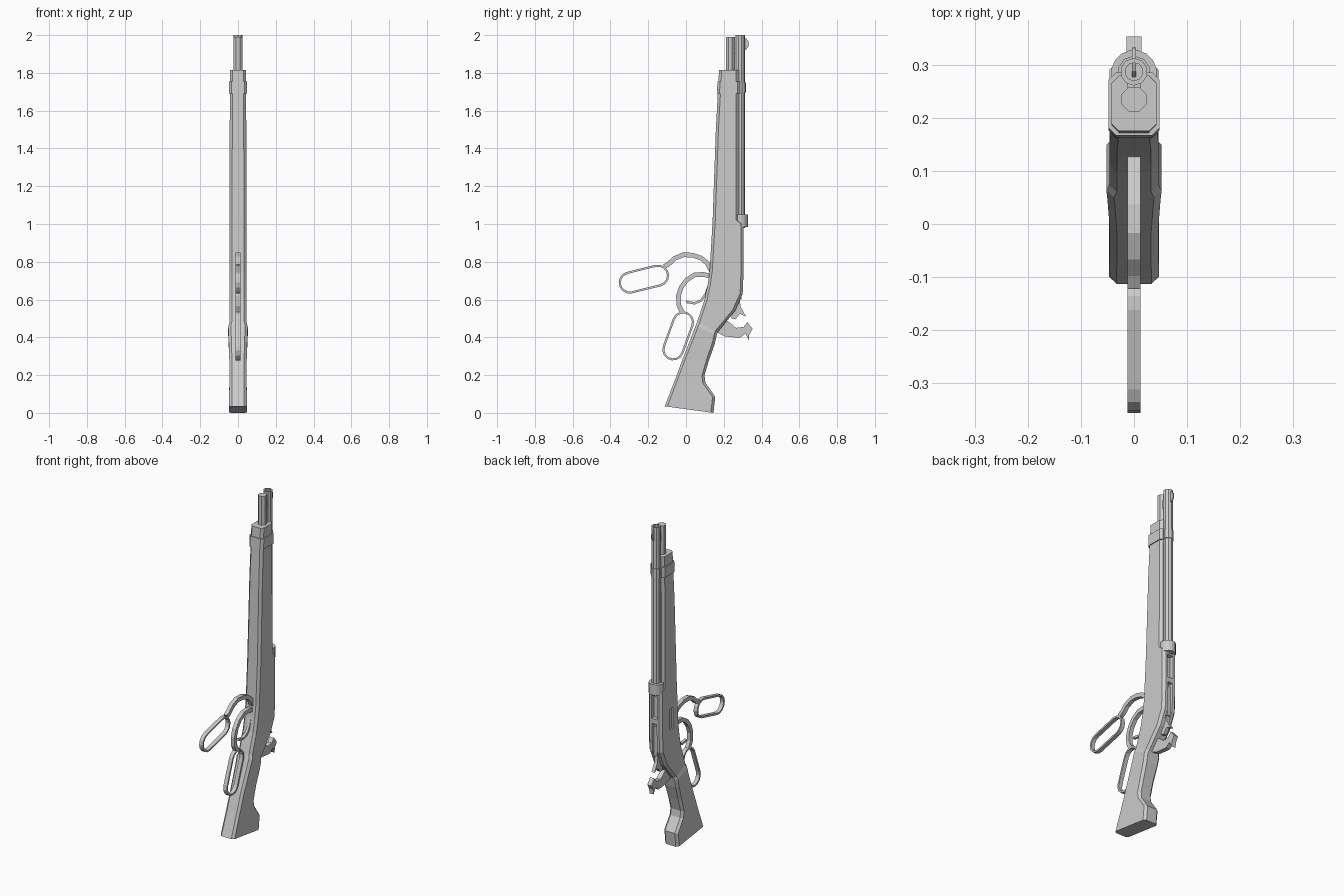
import bpy, bmesh
from math import sin, cos, pi, atan2
from mathutils import Vector

cube = bpy.data.objects.get("Cube")
if cube:
    bpy.data.objects.remove(cube, do_unlink=True)

# single light grey finish
grey = bpy.data.materials.new("light_grey")
grey.use_nodes = True
colour = (0.6, 0.6, 0.6, 1)
grey.diffuse_color = colour
grey.node_tree.nodes["Principled BSDF"].inputs["Base Color"].default_value = colour


def finish(name, bm):
    bmesh.ops.recalc_face_normals(bm, faces=bm.faces[:])
    mesh = bpy.data.meshes.new(name)
    bm.to_mesh(mesh)
    bm.free()
    mesh.materials.append(grey)
    ob = bpy.data.objects.new(name, mesh)
    bpy.context.collection.objects.link(ob)
    return ob


def skin(bm, rings, closed=False):
    """Join successive rings of vertices with quads, capping open ends."""
    n = len(rings[0])
    last = len(rings) if closed else len(rings) - 1
    for i in range(last):
        a, b = rings[i], rings[(i + 1) % len(rings)]
        for j in range(n):
            k = (j + 1) % n
            bm.faces.new((a[j], a[k], b[k], b[j]))
    if not closed:
        bm.faces.new(rings[0])
        bm.faces.new(rings[-1])


def loft(name, rows, chamfer=0.014):
    """Rows: front y, front z, back y, back z, half width; chamfered section."""
    bm = bmesh.new()
    rings = []
    for yf, zf, yb, zb, w in rows:
        front, back = Vector((0, yf, zf)), Vector((0, yb, zb))
        t = chamfer / (back - front).length
        n = w - chamfer
        section = [(-n, 0), (n, 0), (w, t), (w, 1 - t),
                   (n, 1), (-n, 1), (-w, 1 - t), (-w, t)]
        rings.append([bm.verts.new(front.lerp(back, s) + Vector((x, 0, 0)))
                      for x, s in section])
    skin(bm, rings)
    return finish(name, bm)


def band(name, path, thick, half, closed=False):
    """Flat strap following a path in the side plane."""
    bm = bmesh.new()
    rings = []
    pts = [Vector(p) for p in path]
    n = len(pts)
    for i, p in enumerate(pts):
        a = pts[(i - 1) % n] if closed else pts[max(i - 1, 0)]
        b = pts[(i + 1) % n] if closed else pts[min(i + 1, n - 1)]
        d = (b - a).normalized()
        off = Vector((-d.y, d.x)) * thick / 2
        rings.append([bm.verts.new((x, (p + off * s).x, (p + off * s).y))
                      for x, s in ((-half, -1), (half, -1), (half, 1), (-half, 1))])
    skin(bm, rings, closed)
    return finish(name, bm)


def plate(name, outline, half):
    bm = bmesh.new()
    skin(bm, [[bm.verts.new((x, y, z)) for y, z in outline] for x in (-half, half)])
    return finish(name, bm)


def tube(name, y, radius, z0, z1, sides, bore=0):
    bm = bmesh.new()
    levels = [(radius, z0), (radius, z1)]
    if bore:
        levels += [(bore, z1), (bore, z1 - 0.03)]
    skin(bm, [[bm.verts.new((r * cos((i + 0.5) * 2 * pi / sides),
                             y + r * sin((i + 0.5) * 2 * pi / sides), z))
               for i in range(sides)] for r, z in levels])
    return finish(name, bm)


def box(name, lo, hi):
    bm = bmesh.new()
    skin(bm, [[bm.verts.new((x, y, z)) for x, y in
               ((lo[0], lo[1]), (hi[0], lo[1]), (hi[0], hi[1]), (lo[0], hi[1]))]
              for z in (lo[2], hi[2])])
    return finish(name, bm)


def capsule(a, b, r, steps=7):
    """Closed oval path around the segment a-b."""
    a, b = Vector(a), Vector(b)
    ang = atan2(b.y - a.y, b.x - a.x)
    return [c + Vector((cos(t), sin(t))) * r
            for c, start in ((b, ang - pi / 2), (a, ang + pi / 2))
            for t in (start + pi * i / steps for i in range(steps + 1))]


def cut(target, name, lo, hi):
    cutter = box(name, lo, hi)
    cutter.hide_render = True
    mod = target.modifiers.new(name, 'BOOLEAN')
    mod.operation = 'DIFFERENCE'
    mod.solver = 'EXACT'
    mod.object = cutter
    bpy.context.view_layer.objects.active = target
    bpy.ops.object.modifier_apply(modifier=mod.name)
    bpy.data.objects.remove(cutter, do_unlink=True)


# receiver running into the long fore-end
body = loft("receiver_and_fore_end", [
    (0.06, 0.485, 0.166, 0.425, 0.046),
    (0.098, 0.6, 0.26, 0.54, 0.046),
    (0.115, 0.68, 0.30, 0.63, 0.046),
    (0.125, 0.75, 0.305, 0.75, 0.046),
    (0.14, 1.0, 0.305, 1.0, 0.046),
    (0.141, 1.02, 0.28, 1.02, 0.046),
    (0.158, 1.5, 0.28, 1.5, 0.044),
    (0.175, 1.815, 0.28, 1.815, 0.042)])
cut(body, "ejection_cutter", (-0.02, 0.28, 0.83), (0.02, 0.35, 0.97))
cut(body, "bolt_channel_cutter", (-0.016, 0.275, 0.5), (0.016, 0.35, 0.8))
cut(body, "loading_gate_cutter", (-0.06, 0.19, 0.74), (-0.036, 0.222, 0.87))
box("bolt", (-0.011, 0.26, 0.6), (0.011, 0.293, 0.78))

# butt stock with flared collar and hooked heel
loft("stock", [
    (0.061, 0.485, 0.167, 0.428, 0.046),
    (0.05, 0.46, 0.162, 0.41, 0.052),
    (0.033, 0.415, 0.152, 0.365, 0.05),
    (-0.02, 0.28, 0.122, 0.28, 0.046),
    (-0.06, 0.17, 0.098, 0.2, 0.046),
    (-0.072, 0.14, 0.103, 0.16, 0.046),
    (-0.097, 0.075, 0.155, 0.085, 0.047),
    (-0.113, 0.035, 0.145, 0.0, 0.047)])

# barrel, magazine and their fittings
tube("barrel", 0.287, 0.026, 0.98, 2.0, 10, bore=0.017)
tube("magazine_tube", 0.235, 0.025, 1.75, 1.99, 8)
box("muzzle_clamp", (-0.012, 0.235, 1.9), (0.012, 0.287, 1.95))
loft("fore_end_band", [(0.163, 1.69, 0.286, 1.69, 0.048),
                       (0.167, 1.755, 0.286, 1.755, 0.048)])
tube("barrel_band", 0.286, 0.031, 1.695, 1.75, 10)
tube("rear_sight_band", 0.285, 0.043, 0.985, 1.05, 16)
plate("front_sight", [(0.303 + 0.03 * cos(i * pi / 6), 1.953 + 0.034 * sin(i * pi / 6))
                      for i in range(12)], 0.004)

# lever in the closed position
band("closed_lever_guard", [(0.13, 0.725), (0.09, 0.733), (0.045, 0.73), (0.005, 0.705),
                            (-0.025, 0.665), (-0.04, 0.62), (-0.038, 0.57),
                            (-0.018, 0.53)], 0.025, 0.012)
band("closed_lever_loop", capsule((-0.015, 0.48), (-0.068, 0.335), 0.052), 0.011, 0.012, True)
band("trigger", [(0.125, 0.69), (0.105, 0.63), (0.08, 0.595),
                 (0.045, 0.58), (0.0, 0.588)], 0.013, 0.008)

# lever in the open position
band("open_lever_arm", [(0.135, 0.75), (0.115, 0.79), (0.08, 0.82), (0.035, 0.835),
                        (-0.015, 0.837), (-0.06, 0.818), (-0.09, 0.79),
                        (-0.115, 0.775)], 0.025, 0.012)
band("open_lever_loop", capsule((-0.298, 0.69), (-0.148, 0.727), 0.053), 0.011, 0.012, True)

# hammer and firing pin tang
plate("hammer", [(0.16, 0.46), (0.165, 0.425), (0.205, 0.405), (0.285, 0.397),
                 (0.315, 0.42), (0.332, 0.385), (0.335, 0.415), (0.353, 0.445),
                 (0.325, 0.48), (0.305, 0.455), (0.265, 0.45), (0.235, 0.475),
                 (0.2, 0.5)], 0.014)
plate("firing_pin_tang", [(0.24, 0.5), (0.262, 0.495), (0.285, 0.525), (0.318, 0.51),
                          (0.29, 0.56), (0.283, 0.61), (0.25, 0.58)], 0.01)
